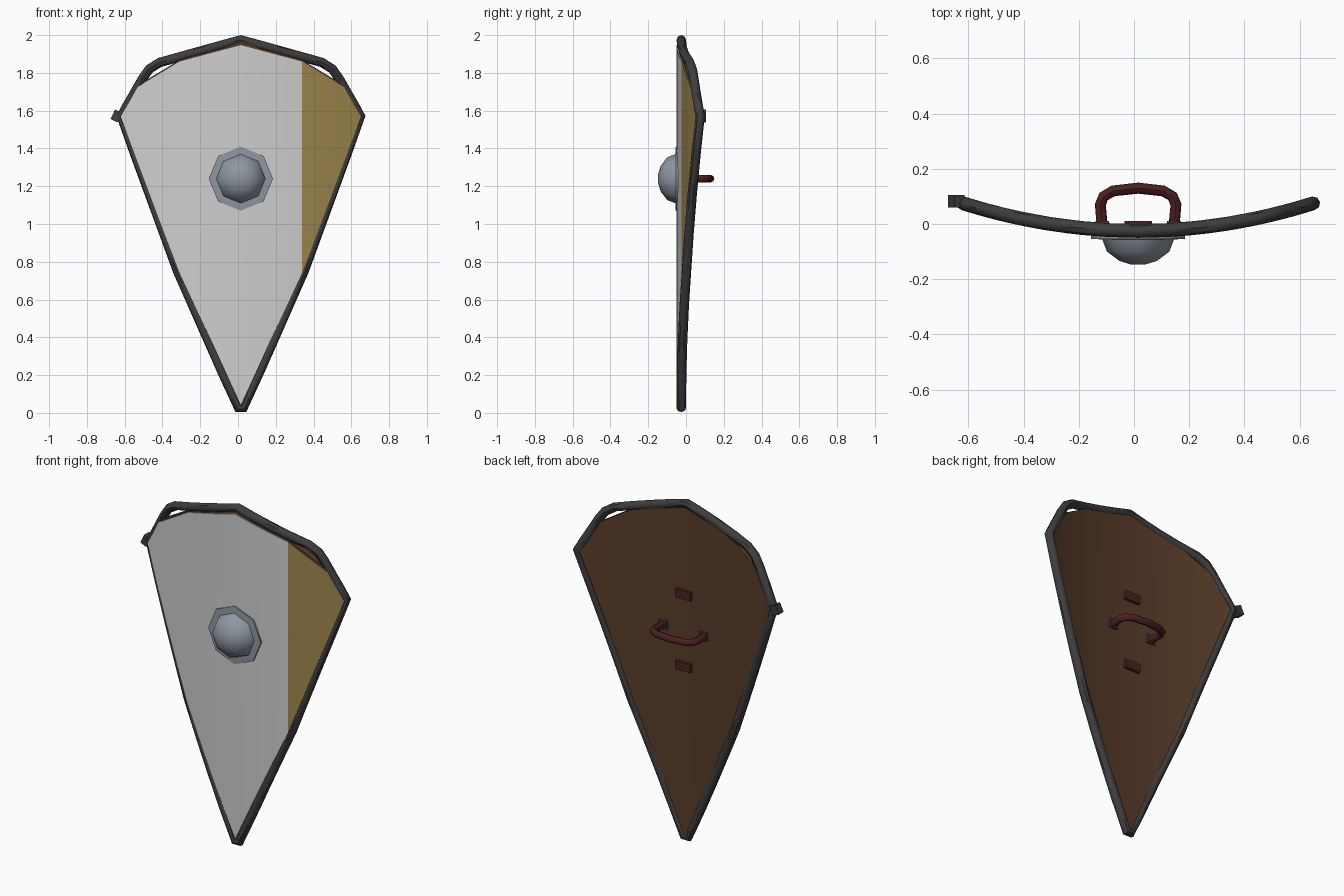
import bpy, bmesh, math
from mathutils import Vector

if "Cube" in bpy.data.objects:
    bpy.data.objects.remove(bpy.data.objects["Cube"])

CX = 0.015   # shield centre line
BZ = 1.24    # boss and grip height


def mat(name, r, g, b):
    m = bpy.data.materials.new(name)
    m.diffuse_color = (r, g, b, 1)
    m.use_nodes = True
    m.node_tree.nodes["Principled BSDF"].inputs["Base Color"].default_value = m.diffuse_color
    return m


WHITE = mat("pale_grey_paint", 0.62, 0.62, 0.62)
GOLD = mat("gold_paint", 0.34, 0.24, 0.075)
WOOD = mat("brown_wood", 0.10, 0.046, 0.022)
IRON = mat("dark_iron", 0.05, 0.047, 0.047)
STEEL = mat("steel", 0.27, 0.31, 0.35)
LEATHER = mat("red_leather", 0.075, 0.014, 0.015)


def bend(x):
    return 0.1 * (x / 0.635) ** 2


def finish(name, bm, mats, angle=35):
    bmesh.ops.recalc_face_normals(bm, faces=bm.faces)
    me = bpy.data.meshes.new(name)
    bm.to_mesh(me)
    bm.free()
    ob = bpy.data.objects.new(name, me)
    bpy.context.collection.objects.link(ob)
    for m in mats:
        me.materials.append(m)
    smooth(ob, angle)
    return ob


def smooth(ob, angle):
    bpy.ops.object.select_all(action='DESELECT')
    ob.select_set(True)
    bpy.context.view_layer.objects.active = ob
    bpy.ops.object.shade_smooth_by_angle(angle=math.radians(angle))


def lerp(pts, x):
    for (x0, z0), (x1, z1) in zip(pts, pts[1:]):
        if x <= x1 + 1e-6:
            return z0 + (z1 - z0) * (x - x0) / (x1 - x0)
    return pts[-1][1]


# curved kite-shaped plate, built from vertical strips
def plate(name, top, bottom, y0, y1, mats):
    w = top[-1][0]
    half = [0.08, 0.16, 0.245, 0.325, 0.40, 0.48, 0.555, w]
    xs = [-x for x in reversed(half)] + [0] + half
    bm = bmesh.new()
    cols = []
    for x in xs:
        a, b = lerp(top, abs(x)), lerp(bottom, abs(x))
        col = [bm.verts.new((CX + x, y + bend(x), z))
               for y, z in ((y0, b), (y0, a), (y1, a), (y1, b))]
        cols.append(col)
    for p, q in zip(cols, cols[1:]):
        for i in range(4):
            j = (i + 1) % 4
            bm.faces.new((p[i], p[j], q[j], q[i]))
    bm.faces.new(cols[0])
    bm.faces.new(cols[-1])
    if len(mats) > 1:  # painted stripe on the right
        for f in bm.faces:
            if f.calc_center_median().x - CX > 0.325:
                f.material_index = 1
    return finish(name, bm, mats)


plate("wooden_board",
      [(0, 1.972), (0.325, 1.868), (0.555, 1.73), (0.637, 1.57)],
      [(0, 0.025), (0.33, 0.75), (0.637, 1.57)], -0.043, -0.008, [WOOD])
plate("painted_front",
      [(0, 1.947), (0.325, 1.86), (0.555, 1.72), (0.637, 1.57)],
      [(0, 0.045), (0.335, 0.765), (0.637, 1.57)], -0.049, -0.042, [WHITE, GOLD])


def tube(name, pts, r, m, cyclic):
    cu = bpy.data.curves.new(name, 'CURVE')
    cu.dimensions = '3D'
    cu.bevel_depth = r
    cu.bevel_resolution = 2
    cu.use_fill_caps = not cyclic
    sp = cu.splines.new('POLY')
    sp.points.add(len(pts) - 1)
    for p, c in zip(sp.points, pts):
        p.co = (*c, 1)
    sp.use_cyclic_u = cyclic
    ob = bpy.data.objects.new(name, cu)
    bpy.context.collection.objects.link(ob)
    cu.materials.append(m)
    bpy.ops.object.select_all(action='DESELECT')
    ob.select_set(True)
    bpy.context.view_layer.objects.active = ob
    bpy.ops.object.convert(target='MESH')
    smooth(bpy.context.object, 45)


# iron rim, following the bend of the board
right = [(0, 1.975), (0.43, 1.855), (0.485, 1.82), (0.52, 1.77), (0.635, 1.57),
         (0.335, 0.75), (0.015, 0.025)]
loop = right + [(-x, z) for x, z in reversed(right[1:])]
rim = []
for (x0, z0), (x1, z1) in zip(loop, loop[1:] + loop[:1]):
    n = 4 if abs(x1 - x0) > 0.1 else 1
    for k in range(n):
        x = x0 + (x1 - x0) * k / n
        rim.append((CX + x, -0.025 + bend(x), z0 + (z1 - z0) * k / n))
tube("rim", rim, 0.025, IRON, True)


def box(name, c, s, m, rot=0):
    bm = bmesh.new()
    bmesh.ops.create_cube(bm, size=1)
    bmesh.ops.scale(bm, vec=s, verts=bm.verts)
    ob = finish(name, bm, [m])
    ob.location = c
    ob.rotation_euler = (0, rot, 0)


# joint where the rim meets itself
box("rim_joint", (-0.645, 0.083, 1.572), (0.04, 0.045, 0.055), IRON, 0.45)

# steel boss: flat octagonal flange and dome
prof = [(0.17, -0.042), (0.17, -0.054), (0.13, -0.056), (0.113, -0.1),
        (0.068, -0.134), (0.025, -0.147)]
bm = bmesh.new()
rings = [[bm.verts.new((CX + r * math.cos(i * math.pi / 4), y,
                        BZ + r * math.sin(i * math.pi / 4))) for i in range(8)]
         for r, y in prof]
for a, b in zip(rings, rings[1:]):
    for i in range(8):
        j = (i + 1) % 8
        bm.faces.new((a[i], a[j], b[j], b[i]))
bm.faces.new(rings[0])
bm.faces.new(rings[-1])
finish("boss", bm, [STEEL], 50)

# leather grip with iron feet
half = [(0.13, -0.01), (0.137, 0.07), (0.125, 0.1), (0.09, 0.12)]
path = [(-x, y) for x, y in half] + [(0, 0.13)] + half[::-1]
tube("grip", [(CX + x, y, BZ) for x, y in path], 0.02, LEATHER, False)
for s, side in ((-1, "left"), (1, "right")):
    box("grip_foot_" + side, (CX + s * 0.13, 0.0, BZ), (0.05, 0.02, 0.05), IRON)
    # leather strap patches above and below the grip
    box("strap_patch_" + ("lower" if s < 0 else "upper"),
        (CX, 0.0, BZ + s * 0.21), (0.1, 0.02, 0.05), LEATHER)
